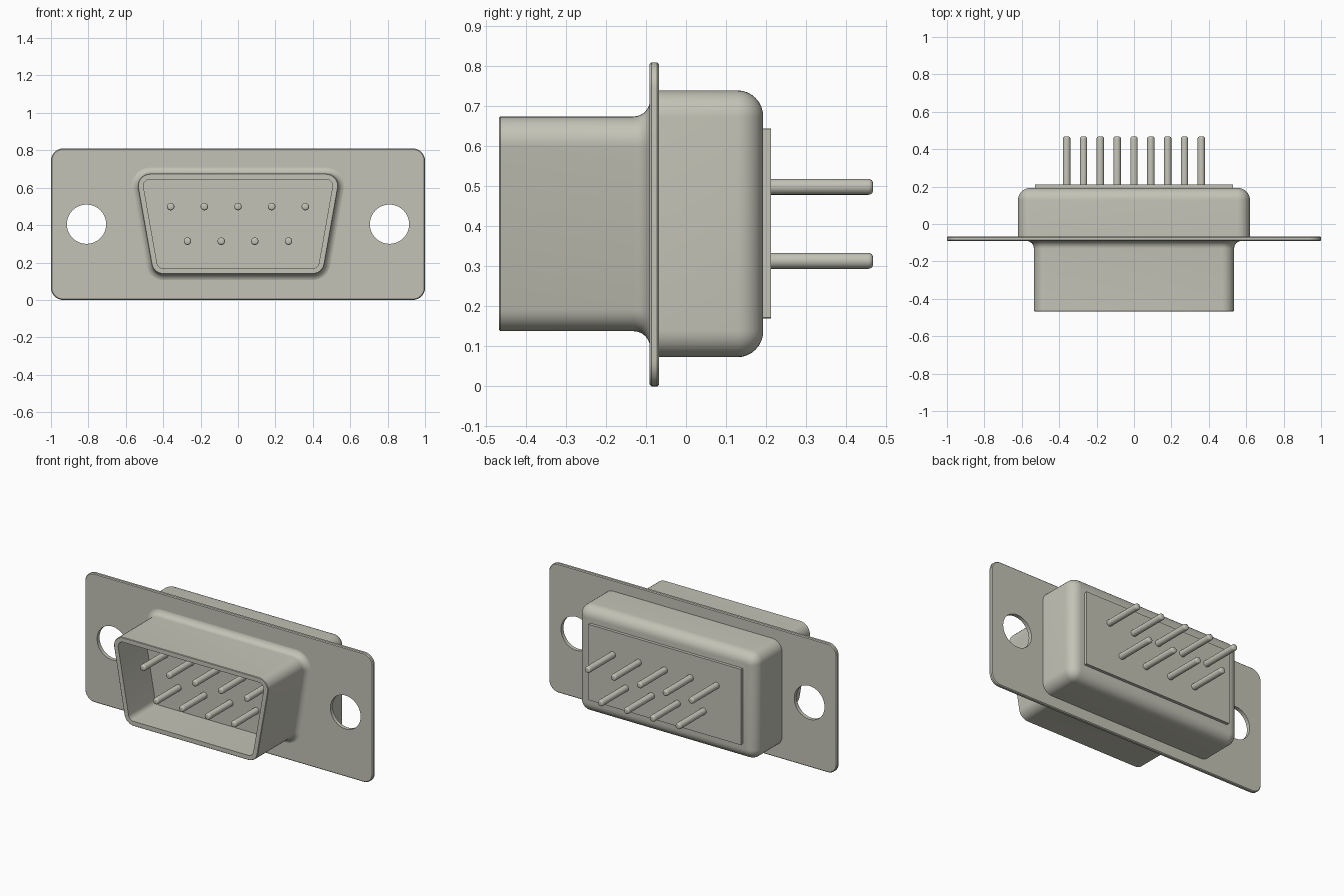
import bpy, bmesh, math
from mathutils import Vector

cube = bpy.data.objects.get("Cube")
if cube:
    bpy.data.objects.remove(cube, do_unlink=True)

# One warm grey metal for every part
metal = bpy.data.materials.new("warm grey metal")
metal.use_nodes = True
colour = (0.55, 0.545, 0.47, 1)
metal.diffuse_color = colour
metal.node_tree.nodes["Principled BSDF"].inputs["Base Color"].default_value = colour


def corner_arcs(corners, r):
    """Arc centre and start/end normal angle at each corner of a CCW outline in x, z."""
    pts, arcs = [Vector(c) for c in corners], []
    for i, p in enumerate(pts):
        a = (p - pts[i - 1]).normalized()
        b = (pts[(i + 1) % len(pts)] - p).normalized()
        n0, n1 = Vector((a.y, -a.x)), Vector((b.y, -b.x))
        centre = p - (n0 + n1) * (r / (1 + n0.dot(n1)))
        t0, t1 = math.atan2(n0.y, n0.x), math.atan2(n1.y, n1.x)
        arcs.append((centre, t0, t1 + (math.tau if t1 < t0 else 0)))
    return arcs


def loft(name, corners, r, rings, steps=8):
    """Stack rounded outlines along y; each ring is (y, outward offset)."""
    arcs = corner_arcs(corners, r)
    bm, loops = bmesh.new(), []
    for y, d in rings:
        loop = []
        for c, t0, t1 in arcs:
            for k in range(steps + 1):
                t = t0 + (t1 - t0) * k / steps
                loop.append(bm.verts.new((c.x + (r + d) * math.cos(t), y,
                                          c.y + (r + d) * math.sin(t))))
        loops.append(loop)
    for a, b in zip(loops, loops[1:]):
        for i in range(len(a)):
            j = (i + 1) % len(a)
            bm.faces.new((a[i], a[j], b[j], b[i]))
    bm.faces.new(loops[0])
    bm.faces.new(loops[-1])
    bmesh.ops.recalc_face_normals(bm, faces=bm.faces)
    mesh = bpy.data.meshes.new(name)
    bm.to_mesh(mesh)
    bm.free()
    obj = bpy.data.objects.new(name, mesh)
    bpy.context.collection.objects.link(obj)
    mesh.materials.append(metal)
    return obj


def select(obj):
    bpy.ops.object.select_all(action='DESELECT')
    obj.select_set(True)
    bpy.context.view_layer.objects.active = obj


def smooth(obj):
    select(obj)
    bpy.ops.object.shade_smooth_by_angle(angle=math.radians(35))


def rect(x, z0, z1):
    return [(-x, z0), (x, z0), (x, z1), (-x, z1)]


def quarter(n=8):
    return [math.pi / 2 * k / n for k in range(n + 1)]


# Mounting flange with a screw hole at each end
flange = loft("mounting_flange", rect(1, 0, 0.81), 0.065,
              [(-0.091, -0.005), (-0.086, 0), (-0.072, 0), (-0.067, -0.005)])
for side in (-1, 1):
    bpy.ops.mesh.primitive_cylinder_add(vertices=64, radius=0.105, depth=0.3,
                                        location=(side * 0.81, -0.08, 0.405),
                                        rotation=(math.pi / 2, 0, 0))
    cutter = bpy.context.object
    cutter.hide_render = True
    select(flange)
    mod = flange.modifiers.new("screw_hole", 'BOOLEAN')
    mod.operation, mod.solver, mod.object = 'DIFFERENCE', 'EXACT', cutter
    bpy.ops.object.modifier_apply(modifier=mod.name)
    bpy.data.objects.remove(cutter, do_unlink=True)
smooth(flange)

# Hollow tapered front shell, flared where it meets the flange
flare = [(-0.131 + 0.041 * math.sin(t), 0.041 * (1 - math.cos(t))) for t in quarter()]
trapezoid = [(-0.453, 0.138), (0.453, 0.138), (0.548, 0.675), (-0.548, 0.675)]
smooth(loft("front_shell", trapezoid, 0.065,
            [(-0.205, -0.03), (-0.467, -0.03), (-0.467, -0.003), (-0.464, 0)]
            + flare + [(-0.08, 0.041)]))

# Rear housing with a rounded back edge
back = [(0.128 + 0.065 * math.sin(t), -0.065 * (1 - math.cos(t))) for t in quarter()]
smooth(loft("rear_housing", rect(0.62, 0.073, 0.74), 0.067, [(-0.075, 0)] + back))

# Raised insert on the back
loft("rear_insert", rect(0.53, 0.17, 0.645), 0.002, [(0.18, 0), (0.212, 0)], steps=1)

# Contact pins: five above, four below, passing through the insert
pin_dot = rect(0.02, -0.02, 0.02)
tip = [(0.012 * math.sin(t), -0.009 * (1 - math.cos(t))) for t in quarter(4)]
pin_rings = ([(-0.423 - y, d) for y, d in reversed(tip)]
             + [(0.455 + y, d) for y, d in tip])
for row, count, z in (("upper", 5, 0.499), ("lower", 4, 0.314)):
    for i in range(count):
        pin = loft(f"{row}_pin_{i + 1}", pin_dot, 0.02, pin_rings, steps=5)
        bm = bmesh.new()
        bm.from_mesh(pin.data)
        bmesh.ops.remove_doubles(bm, verts=bm.verts, dist=0.0002)
        bm.to_mesh(pin.data)
        bm.free()
        pin.location = ((i - (count - 1) / 2) * 0.18, 0, z)
        smooth(pin)
